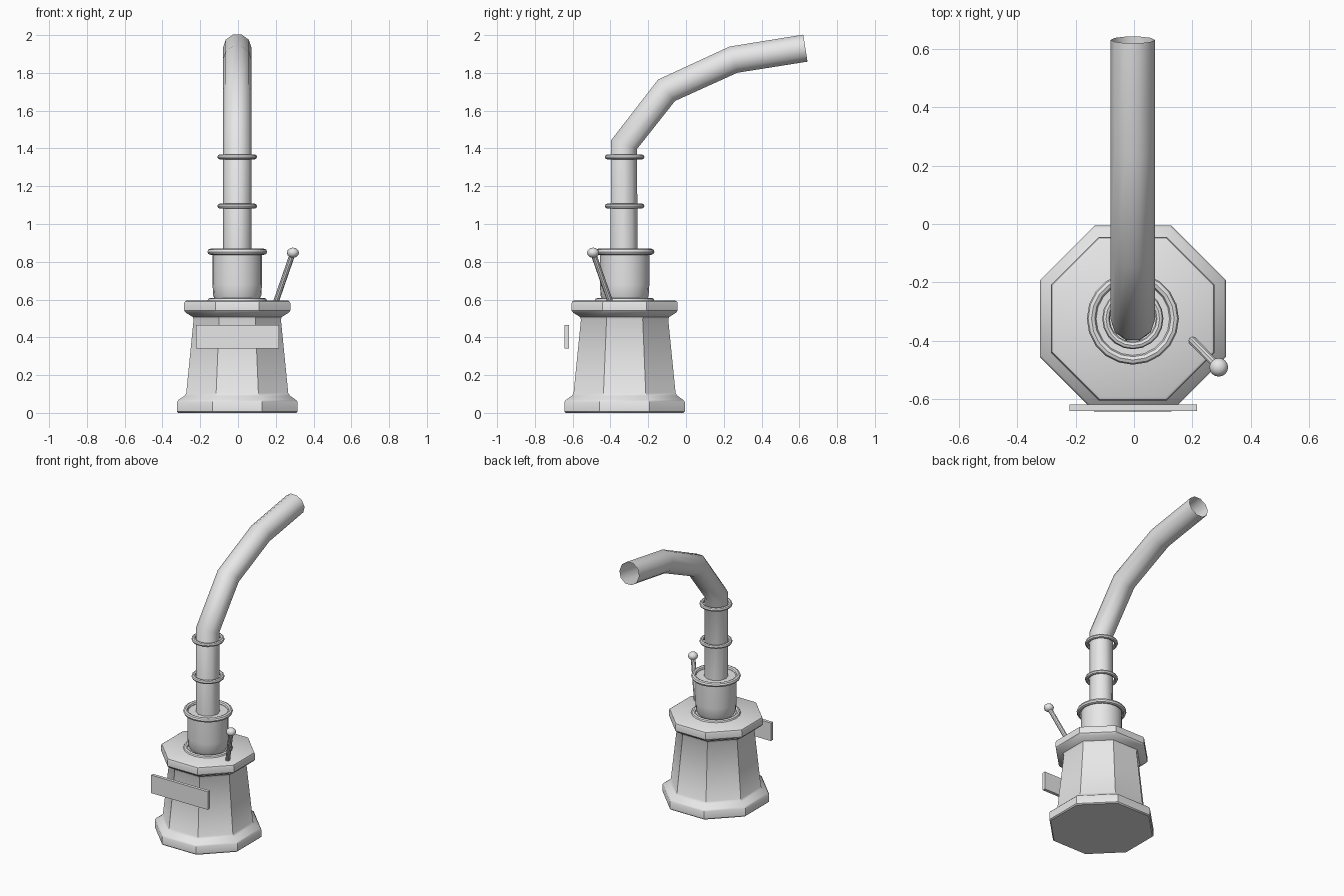
import bpy, bmesh, math
from mathutils import Vector, Matrix

if "Cube" in bpy.data.objects:
    bpy.data.objects.remove(bpy.data.objects["Cube"])

CX, CY = -0.004, -0.325          # axis of the pedestal and pipe

grey = bpy.data.materials.new("light_grey")
grey.diffuse_color = (0.8, 0.8, 0.8, 1)
grey.use_nodes = True
grey.node_tree.nodes["Principled BSDF"].inputs["Base Color"].default_value = grey.diffuse_color


def finish(name, bm, angle=35):
    bmesh.ops.recalc_face_normals(bm, faces=bm.faces)
    me = bpy.data.meshes.new(name)
    bm.to_mesh(me)
    bm.free()
    me.materials.append(grey)
    ob = bpy.data.objects.new(name, me)
    bpy.context.collection.objects.link(ob)
    bpy.ops.object.select_all(action='DESELECT')
    bpy.context.view_layer.objects.active = ob
    ob.select_set(True)
    bpy.ops.object.shade_smooth_by_angle(angle=math.radians(angle))
    return ob


def skin(bm, rings, close=False):
    """Bridge successive vertex rings with quads."""
    n = len(rings[0])
    pairs = list(zip(rings, rings[1:])) + ([(rings[-1], rings[0])] if close else [])
    for a, b in pairs:
        for i in range(n):
            j = (i + 1) % n
            bm.faces.new((a[i], a[j], b[j], b[i]))


def lathe(name, profile, sides, turn=0.0, closed_ring=False):
    """Revolve (radius, z) points about the pedestal axis."""
    bm = bmesh.new()
    rings = []
    for r, z in profile:
        rings.append([bm.verts.new((CX + r * math.cos(turn + math.tau * i / sides),
                                    CY + r * math.sin(turn + math.tau * i / sides), z))
                      for i in range(sides)])
    skin(bm, rings, closed_ring)
    if not closed_ring:
        bm.faces.new(rings[0])
        bm.faces.new(rings[-1])
    return finish(name, bm)


def torus(name, major, minor, z, sides=20, tube=8):
    lathe(name, [(major + minor * math.cos(math.tau * k / tube),
                  z + minor * math.sin(math.tau * k / tube)) for k in range(tube)],
          sides, closed_ring=True)


# Octagonal pedestal: profile given as distance to the flats
k = 1 / math.cos(math.pi / 8)
pedestal = [(0.312, 0), (0.319, 0.007), (0.319, 0.058), (0.312, 0.068), (0.28, 0.09),
            (0.27, 0.105), (0.231, 0.495), (0.236, 0.508), (0.272, 0.53), (0.281, 0.542),
            (0.281, 0.58), (0.277, 0.59), (0.268, 0.595)]
lathe("pedestal", [(r * k, z) for r, z in pedestal], 8, math.pi / 8)

# Cup on the pedestal, with collars at its foot and lip
lathe("cup", [(0.112, 0.59), (0.127, 0.62), (0.131, 0.68), (0.131, 0.85)], 20)
torus("cup_foot_collar", 0.142, 0.016, 0.593)
torus("cup_lip_collar", 0.142, 0.016, 0.853)

# Bent ten-sided pipe with an open end
path = [Vector((CX, y, z)) for y, z in
        [(CY - .003, 0.8), (CY - .003, 1.42), (-0.103, 1.708), (0.251, 1.87), (0.632, 1.931)]]
bm = bmesh.new()
rings = []
for i, p in enumerate(path):
    t = Vector()
    if i > 0:
        t += (p - path[i - 1]).normalized()
    if i < len(path) - 1:
        t += (path[i + 1] - p).normalized()
    t.normalize()
    side = Vector((1, 0, 0))
    up = t.cross(side)
    rings.append([bm.verts.new(p + 0.076 * (side * math.cos(math.tau * a / 10) +
                                            up * math.sin(math.tau * a / 10)))
                  for a in range(10)])
skin(bm, rings)
finish("pipe", bm, 50)

# Rings round the pipe
for label, z in (("lower", 1.095), ("upper", 1.355)):
    torus(label + "_pipe_ring", 0.092, 0.013, z)

# Lever rod and knob
foot, head = Vector((0.2, -0.4, 0.585)), Vector((0.291, -0.492, 0.848))
axis = head - foot
bm = bmesh.new()
bmesh.ops.create_cone(bm, cap_ends=True, segments=10, radius1=0.015, radius2=0.015,
                      depth=axis.length,
                      matrix=Matrix.Translation((foot + head) / 2) @
                      axis.to_track_quat('Z', 'Y').to_matrix().to_4x4())
finish("lever_rod", bm)
bm = bmesh.new()
bmesh.ops.create_uvsphere(bm, u_segments=16, v_segments=6, radius=0.032,
                          matrix=Matrix.Translation(head) @ Matrix.Diagonal((1, 1, 0.85, 1)))
finish("lever_knob", bm, 50)

# Plate standing off the front of the pedestal
bm = bmesh.new()
bmesh.ops.create_cube(bm, size=1, matrix=Matrix.Translation((-0.003, -0.631, 0.403)) @
                      Matrix.Diagonal((0.438, 0.022, 0.126, 1)))
finish("front_plate", bm)
